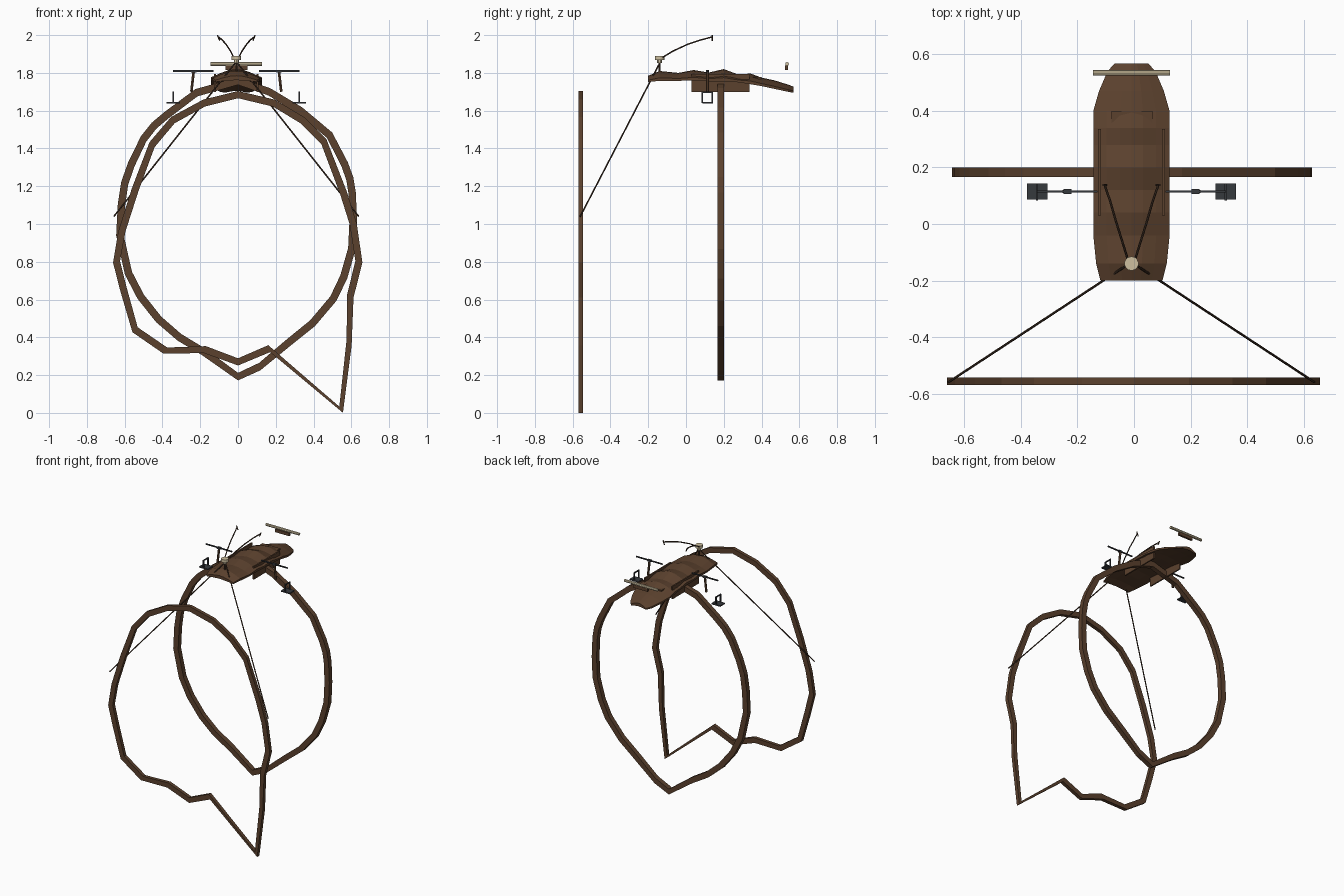
import bpy, bmesh, math
from mathutils import Vector

if "Cube" in bpy.data.objects:
    bpy.data.objects.remove(bpy.data.objects["Cube"])


def material(name, rgb):
    m = bpy.data.materials.new(name)
    m.diffuse_color = (*rgb, 1)
    m.use_nodes = True
    m.node_tree.nodes["Principled BSDF"].inputs["Base Color"].default_value = m.diffuse_color
    return m


BROWN = material("brown wood", (0.105, 0.053, 0.027))
ROPE = material("deep brown", (0.062, 0.035, 0.021))
METAL = material("dark metal", (0.037, 0.041, 0.047))
CREAM = material("cream", (0.62, 0.53, 0.35))


def finish(bm, name, mat):
    bmesh.ops.recalc_face_normals(bm, faces=bm.faces)
    me = bpy.data.meshes.new(name)
    bm.to_mesh(me)
    bm.free()
    me.materials.append(mat)
    ob = bpy.data.objects.new(name, me)
    bpy.context.collection.objects.link(ob)
    return ob


def box(name, x, y, z, mat):
    """Box from (min, max) ranges."""
    bm = bmesh.new()
    bmesh.ops.create_cube(bm, size=1)
    for v in bm.verts:
        v.co = [(r[0] + r[1]) / 2 + c * (r[1] - r[0]) for r, c in zip((x, y, z), v.co)]
    return finish(bm, name, mat)


def bridge(bm, sections, closed=False):
    """Skin a list of vertex loops."""
    n = len(sections[0])
    pairs = list(zip(sections, sections[1:]))
    if closed:
        pairs.append((sections[-1], sections[0]))
    else:
        bm.faces.new(sections[0])
        bm.faces.new(sections[-1])
    for a, b in pairs:
        for i in range(n):
            j = (i + 1) % n
            bm.faces.new((a[i], a[j], b[j], b[i]))


def rod(name, points, r, mat, sides=6):
    """Straight or bent round rod."""
    bm = bmesh.new()
    pts = [Vector(p) for p in points]
    loops = []
    for i, p in enumerate(pts):
        d = (pts[min(i + 1, len(pts) - 1)] - pts[max(i - 1, 0)]).normalized()
        u = d.cross(Vector((0, 0, 1)) if abs(d.z) < 0.95 else Vector((1, 0, 0))).normalized()
        w = d.cross(u)
        loops.append([bm.verts.new(p + r * (math.cos(t) * u + math.sin(t) * w))
                      for t in (math.tau * k / sides for k in range(sides))])
    bridge(bm, loops)
    return finish(bm, name, mat)


def hoop(name, path, y, depth, half):
    """Square-section hoop, widened along the radial direction."""
    bm = bmesh.new()
    centre = Vector((0, 0.95))
    loops = []
    for p in map(Vector, path):
        d = (p - centre).normalized() * half
        loops.append([bm.verts.new((q.x, y + s * depth / 2, q.y))
                      for q, s in ((p - d, -1), (p + d, -1), (p + d, 1), (p - d, 1))])
    bridge(bm, loops, closed=True)
    return finish(bm, name, BROWN)


# Two irregular wooden hoops
hoop("front_hoop", [
    (0, 1.685), (.19, 1.64), (.34, 1.55), (.455, 1.435), (.56, 1.16), (.61, 1.0),
    (.64, .80), (.595, .62), (.588, .37), (.546, .017), (.165, .34), (0, .27),
    (-.175, .335), (-.385, .33), (-.545, .44), (-.605, .65), (-.643, .80),
    (-.615, .96), (-.545, 1.18), (-.455, 1.42), (-.345, 1.55), (-.18, 1.64)],
    -.557, .026, .019)
hoop("rear_hoop", [
    (0, 1.757), (.165, 1.70), (.33, 1.60), (.485, 1.47), (.565, 1.315), (.592, 1.24),
    (.605, 1.16), (.61, 1.02), (.603, .87), (.56, .72), (.505, .605), (.395, .475),
    (.265, .37), (.115, .245), (0, .192), (-.185, .325), (-.31, .40), (-.42, .495),
    (-.515, .615), (-.58, .74), (-.625, .94), (-.617, 1.1), (-.6, 1.215), (-.565, 1.315),
    (-.5, 1.45), (-.445, 1.52), (-.38, 1.575), (-.22, 1.695)],
    .183, .035, .02)

# Long uneven arched body: y, half width, crest z, edge z
CX = -.009
bm = bmesh.new()
loops = []
for y, w, top, low in [
        (-.20, .11, 1.785, 1.752), (-.14, .125, 1.81, 1.758), (-.04, .135, 1.80, 1.758),
        (.04, .135, 1.815, 1.76), (.12, .135, 1.802, 1.755), (.20, .135, 1.82, 1.755),
        (.28, .135, 1.79, 1.75), (.34, .135, 1.797, 1.74), (.40, .135, 1.775, 1.73),
        (.47, .115, 1.76, 1.715), (.54, .085, 1.738, 1.70), (.568, .06, 1.728, 1.695)]:
    h = top - low
    upper = [(f, low + h * g) for f, g in
             ((-1, .3), (-.65, .65), (-.3, .92), (0, 1), (.3, .92), (.65, .65), (1, .3))]
    lower = [(1, low), (.5, low + h * .2), (0, low + h * .3), (-.5, low + h * .2), (-1, low)]
    loops.append([bm.verts.new((CX + w * f, y, z)) for f, z in upper + lower])
bridge(bm, loops)
finish(bm, "body", BROWN)

# Skirt boards, foot bars, struts and stirrups on both sides
for s, side in ((-1, "left"), (1, "right")):
    def xr(a, b):
        return tuple(sorted((CX + s * a, CX + s * b)))
    box(side + "_skirt_board", xr(.108, .118), (.03, .337), (1.70, 1.795), BROWN)
    box(side + "_side_bar", xr(.12, .335), (.111, .119), (1.806, 1.814), METAL)
    box(side + "_bar_clamp", xr(.212, .24), (.107, .123), (1.803, 1.816), METAL)
    rod(side + "_strut", [(CX + s * .226, .115, 1.805), (CX + s * .238, .115, 1.70)], .008, BROWN)
    box(side + "_stirrup_base", xr(.298, .37), (.087, .143), (1.637, 1.645), METAL)
    box(side + "_stirrup_top", xr(.33, .338), (.083, .143), (1.694, 1.701), METAL)
    for y in (.087, .139):
        box(side + "_stirrup_post", xr(.33, .338), (y - .004, y + .004), (1.64, 1.70), METAL)

    # Long front stay and curved feeler
    rod(side + "_stay", [(CX, -.135, 1.86), (CX + s * .648, -.56, 1.04)], .0042, ROPE)
    rod(side + "_feeler", [(CX + s * .01, -.135, 1.875), (CX + s * .03, -.07, 1.915),
                           (CX + s * .055, .01, 1.952), (CX + s * .075, .08, 1.975),
                           (CX + s * .095, .138, 1.99)], .0042, ROPE)
    rod(side + "_feeler_tip", [(CX + s * .088, .138, 1.97), (CX + s * .1, .138, 2.0)], .004, ROPE)

# Front knob on its slim neck
rod("knob_neck", [(CX, -.14, 1.79), (CX, -.14, 1.86)], .006, ROPE, 6)
rod("knob_stem", [(CX, -.14, 1.853), (CX, -.14, 1.872)], .014, CREAM, 10)
rod("knob", [(CX, -.14, 1.868), (CX, -.14, 1.89)], .025, CREAM, 14)

# Floating rear bar with its small block
rod("rear_bar", [(-.145, .535, 1.847), (.127, .535, 1.847)], .01, CREAM, 8)
box("rear_bar_block", (-.065, .05), (.525, .54), (1.815, 1.838), BROWN)
# Thin plate on the back of the body
box("back_plate", (-.08, .065), (.35, .40), (1.768, 1.777), BROWN)
